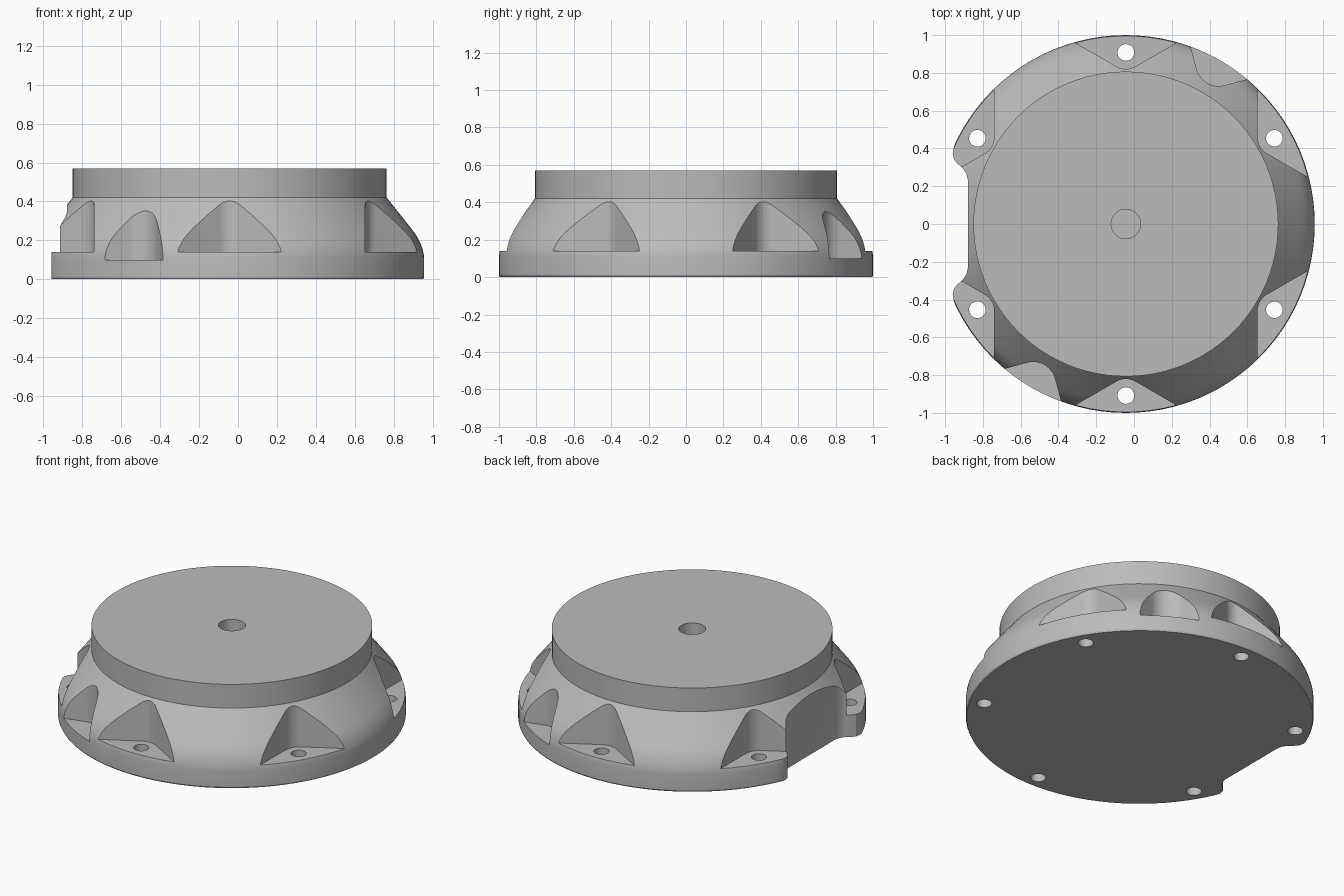
import bpy, bmesh, math

if "Cube" in bpy.data.objects:
    bpy.data.objects.remove(bpy.data.objects["Cube"])

CX = -0.043          # axis of the round body
SEG = 96


def prism(name, pts, z0, z1):
    """Closed vertical prism from a counter-clockwise outline."""
    bm = bmesh.new()
    low = [bm.verts.new((x, y, z0)) for x, y in pts]
    top = [bm.verts.new((x, y, z1)) for x, y in pts]
    n = len(pts)
    bm.faces.new(low[::-1])
    bm.faces.new(top)
    for i in range(n):
        j = (i + 1) % n
        bm.faces.new((low[i], low[j], top[j], top[i]))
    bmesh.ops.recalc_face_normals(bm, faces=bm.faces[:])
    me = bpy.data.meshes.new(name)
    bm.to_mesh(me)
    bm.free()
    ob = bpy.data.objects.new(name, me)
    bpy.context.collection.objects.link(ob)
    return ob


def lathe(name, profile):
    """Solid of revolution from (radius, height) pairs."""
    bm = bmesh.new()
    rings = []
    for r, z in profile:
        rings.append([bm.verts.new((CX + r * math.cos(2 * math.pi * i / SEG),
                                    r * math.sin(2 * math.pi * i / SEG), z))
                      for i in range(SEG)])
    for a, b in zip(rings, rings[1:]):
        for i in range(SEG):
            j = (i + 1) % SEG
            bm.faces.new((a[i], a[j], b[j], b[i]))
    bm.faces.new(rings[0][::-1])
    bm.faces.new(rings[-1])
    me = bpy.data.meshes.new(name)
    bm.to_mesh(me)
    bm.free()
    ob = bpy.data.objects.new(name, me)
    bpy.context.collection.objects.link(ob)
    return ob


def circle(x, y, r, n=32):
    return [(x + r * math.cos(2 * math.pi * i / n),
             y + r * math.sin(2 * math.pi * i / n)) for i in range(n)]


def wedge(angle, apex, half, fillet, leg):
    """Outward-opening V outline with a rounded inner corner."""
    h = math.radians(half)
    c = apex + fillet / math.sin(h)
    sweep = math.pi / 2 - h
    ends = (apex + leg * math.cos(h), leg * math.sin(h))
    local = [(ends[0], ends[1])]
    for k in range(13):
        t = math.pi - sweep + 2 * sweep * k / 12
        local.append((c + fillet * math.cos(t), fillet * math.sin(t)))
    local += [(ends[0], -ends[1]), (1.3, -ends[1]), (1.3, ends[1])]
    a = math.radians(angle)
    return [(CX + u * math.cos(a) - v * math.sin(a),
             u * math.sin(a) + v * math.cos(a)) for u, v in local]


def cut(body, cutter):
    mod = body.modifiers.new("cut", 'BOOLEAN')
    mod.operation = 'DIFFERENCE'
    mod.solver = 'EXACT'
    mod.object = cutter
    bpy.context.view_layer.objects.active = body
    bpy.ops.object.modifier_apply(modifier=mod.name)
    bpy.data.objects.remove(cutter)


# Round housing: base rim, rounded shoulder, cone, upper drum
body = lathe("housing", [
    (0.995, 0), (1.0, 0.01), (1.0, 0.11), (0.997, 0.135), (0.990, 0.16),
    (0.980, 0.187), (0.966, 0.215), (0.948, 0.242), (0.925, 0.272),
    (0.807, 0.42), (0.807, 0.57)])

# Flat on the left side, blending into rounded ears
half = [(-0.88, 0.235), (-0.888, 0.268), (-0.908, 0.297), (-0.935, 0.32),
        (-0.953, 0.342), (-0.96, 0.37), (-0.957, 0.395), (-0.948, 0.425),
        (-1.2, 0.425)]
cut(body, prism("flat_cutter", half + [(x, -y) for x, y in half[::-1]], -0.1, 0.8))

# Six screw pockets with through holes
for k in range(6):
    ang = 30 + 60 * k
    a = math.radians(ang)
    cut(body, prism("pocket_cutter", wedge(ang, 0.805, 60, 0.1, 0.45), 0.14, 0.65))
    cut(body, prism("hole_cutter", circle(CX + 0.908 * math.cos(a),
                                          0.908 * math.sin(a), 0.044), -0.1, 0.4))

# Two rounded side notches
for ang in (60, 240):
    cut(body, prism("notch_cutter", wedge(ang, 0.812, 45, 0.12, 0.36), 0.1, 0.65))

# Blind hole in the middle of the top
cut(body, prism("centre_cutter", circle(CX, 0, 0.078, 40), 0.37, 0.8))

# One plain grey
grey = bpy.data.materials.new("grey")
grey.diffuse_color = (0.5, 0.5, 0.5, 1)
grey.use_nodes = True
grey.node_tree.nodes["Principled BSDF"].inputs["Base Color"].default_value = grey.diffuse_color
body.data.materials.clear()
body.data.materials.append(grey)

bpy.ops.object.select_all(action='DESELECT')
body.select_set(True)
bpy.context.view_layer.objects.active = body
bpy.ops.object.shade_smooth_by_angle(angle=math.radians(25))
